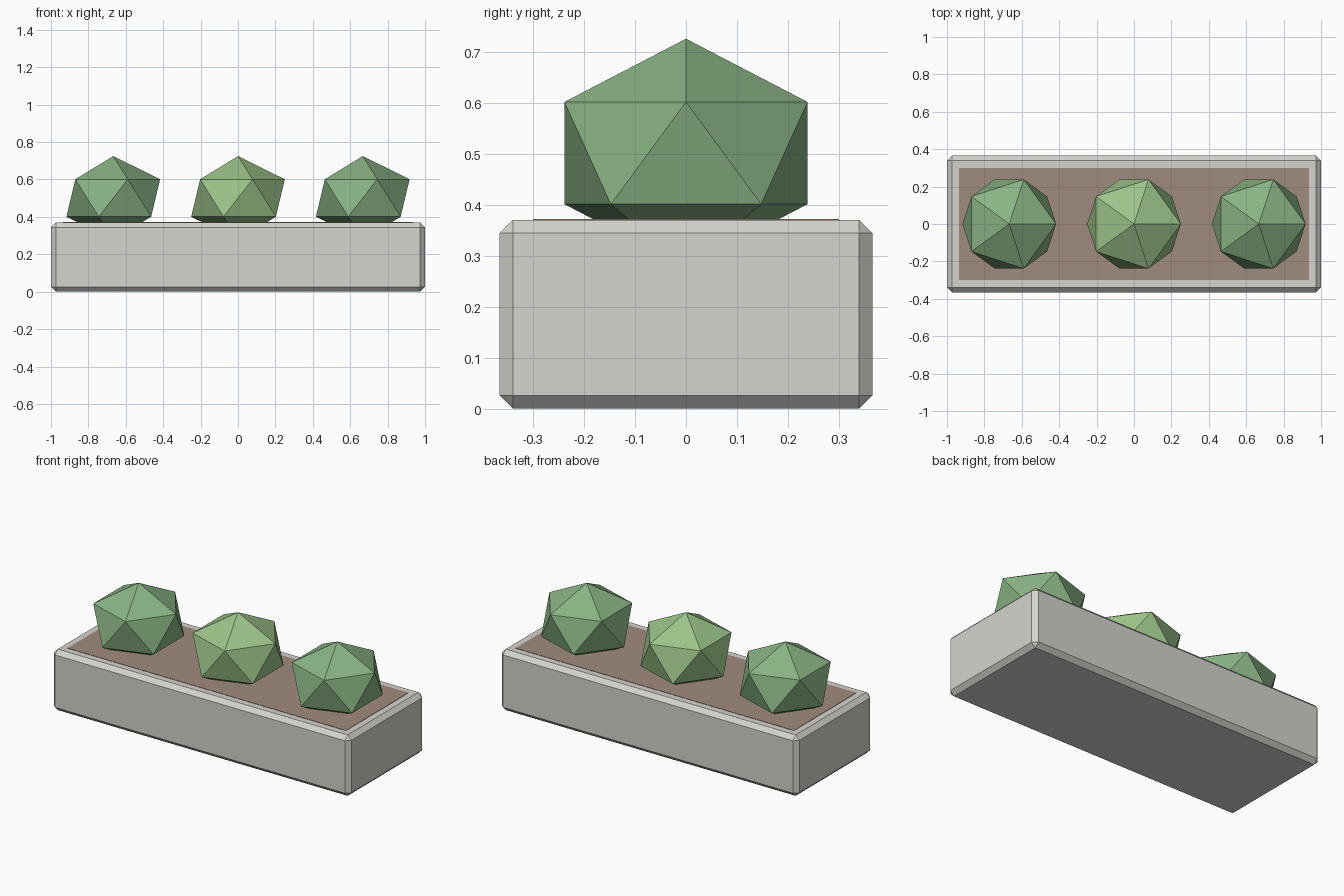
import bpy

if "Cube" in bpy.data.objects:
    bpy.data.objects.remove(bpy.data.objects["Cube"])


def paint(obj, name, rgb):
    mat = bpy.data.materials.get(name) or bpy.data.materials.new(name)
    mat.diffuse_color = (*rgb, 1)
    mat.use_nodes = True
    mat.node_tree.nodes["Principled BSDF"].inputs["Base Color"].default_value = mat.diffuse_color
    obj.data.materials.append(mat)


def box(name, size, z_mid):
    bpy.ops.mesh.primitive_cube_add(size=1, location=(0, 0, z_mid))
    obj = bpy.context.object
    obj.name = name
    obj.scale = size
    bpy.ops.object.transform_apply(location=False, rotation=False, scale=True)
    return obj


# Stone trough with chamfered edges
trough = box("planter_box", (2.0, 0.73, 0.37), 0.185)
bevel = trough.modifiers.new("chamfer", 'BEVEL')
bevel.width = 0.026
bevel.segments = 1
paint(trough, "stone", (0.66, 0.655, 0.62))

# Soil slab just proud of the rim
soil = box("soil", (1.87, 0.60, 0.02), 0.362)
paint(soil, "earth", (0.35, 0.26, 0.21))

# Three faceted bushes, slightly squashed, sunk into the soil
for name, x, mat, rgb in (
    ("left_bush", -0.667, "dark_leaf", (0.25, 0.45, 0.23)),
    ("middle_bush", 0.0, "light_leaf", (0.33, 0.55, 0.25)),
    ("right_bush", 0.667, "dark_leaf", (0.25, 0.45, 0.23)),
):
    bpy.ops.mesh.primitive_ico_sphere_add(subdivisions=1, radius=0.28, location=(x, 0, 0.501))
    bush = bpy.context.object
    bush.name = name
    bush.scale.z = 0.8
    paint(bush, mat, rgb)
